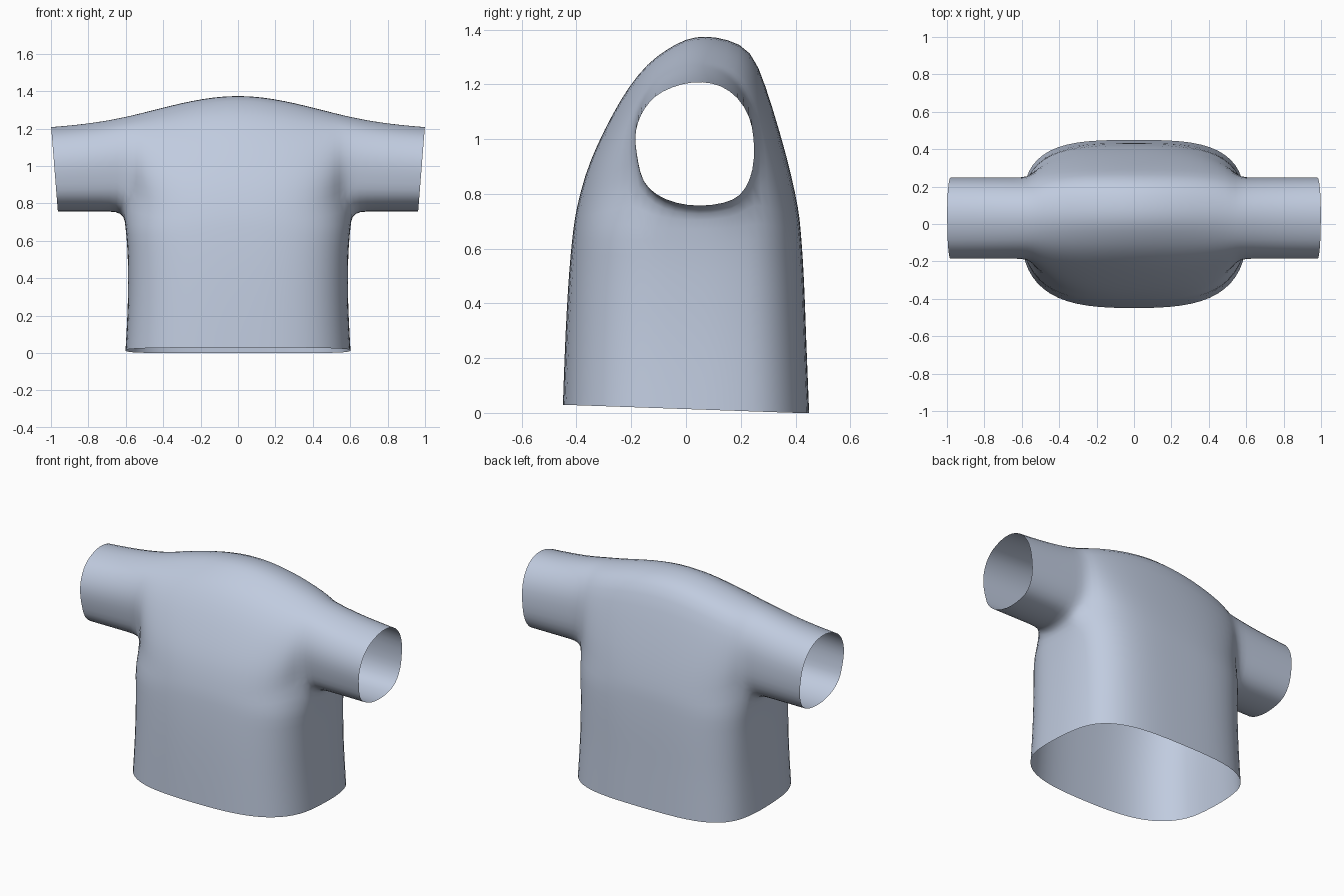
import bpy, bmesh, math

if "Cube" in bpy.data.objects:
    bpy.data.objects.remove(bpy.data.objects["Cube"])

# Side outline of the shoulders at the centre (y, z), front to back over the top
CENTRE = [(-.402, .74), (-.37, .87), (-.325, .98), (-.27, 1.09), (-.212, 1.19),
          (-.14, 1.28), (-.07, 1.33), (0, 1.37), (.07, 1.38), (.15, 1.368),
          (.24, 1.33), (.29, 1.2), (.345, 1.02), (.385, .87), (.412, .74)]
# Sleeve outline: upper part matches CENTRE point for point, then the underside
SLEEVE = [(-.16, .84), (-.175, .9), (-.187, .97), (-.185, 1.03), (-.167, 1.085),
          (-.133, 1.135), (-.09, 1.17), (-.01, 1.2), (.06, 1.206), (.13, 1.192),
          (.19, 1.15), (.235, 1.08), (.249, 1.0), (.25, .91), (.237, .85)]
UNDER = [(.2, .79), (.14, .765), (.05, .753), (-.04, .765), (-.11, .795)]
COLUMNS = [0, .12, .25, .36, .45, .52, .565]
# Body rings: height, half width, front depth, back depth
RINGS = [(0, .602, .45, .45), (.15, .594, .446, .444), (.3, .588, .44, .438),
         (.45, .588, .432, .433), (.58, .592, .422, .426), (.68, .603, .411, .418)]


def rounded(v, n):
    return max(0, 1 - abs(v) ** n) ** (1 / n)


def top_z(x):
    return 1.2 + .18 * math.exp(-(x / .6) ** 2)


def lift(z, peak, x):
    """Raise the upper part of a section to the shoulder line."""
    w = min(1, max(0, (z - .8) / (peak - .8)))
    return z + (top_z(x) - peak) * w


bm = bmesh.new()


def strip(a, b, closed=False):
    n = len(a)
    for i in range(n if closed else n - 1):
        j = (i + 1) % n
        bm.faces.new((a[i], a[j], b[j], b[i]))


# Shoulder arches, from the centre out to the sleeve
arches = []
for x in COLUMNS:
    s = (1 - rounded(x / .6, 3)) / (1 - rounded(.565 / .6, 3))
    pts = [(c[0] + (d[0] - c[0]) * s, c[1] + (d[1] - c[1]) * s)
           for c, d in zip(CENTRE, SLEEVE)]
    peak = max(p[1] for p in pts)
    arches.append([bm.verts.new((x, y, lift(z, peak, x))) for y, z in pts])
for a, b in zip(arches, arches[1:]):
    strip(a, b)

# Armpit and sleeve
armpit = [bm.verts.new((.608, y, z - .025)) for y, z in UNDER]
loop = arches[-1] + armpit
for x in (.645, .73, .85, 1):
    new = []
    for y, z in SLEEVE + UNDER:
        px = .963 + .036 * (z - .755) / .45 if x == 1 else x
        new.append(bm.verts.new((px, y, lift(z, 1.206, x))))
    strip(loop, new, True)
    loop = new

# Body rings, front centre round the side to back centre
upper = [a[0] for a in arches] + armpit[::-1] + [a[-1] for a in arches[::-1]]
for h, w, df, db in reversed(RINGS):
    pts = [(x / .6 * w, -df * rounded(x / .6, 3)) for x in COLUMNS]
    for v in (-.38, -.17, .05, .26, .46):
        pts.append((w * rounded(v, 3.2), v * (df if v < 0 else db)))
    pts += [(x / .6 * w, db * rounded(x / .6, 3.5)) for x in COLUMNS[::-1]]
    ring = [bm.verts.new((x, y, h if h else max(0, .014 - .035 * y))) for x, y in pts]
    strip(upper, ring)
    upper = ring

bmesh.ops.recalc_face_normals(bm, faces=bm.faces)
bm.faces.ensure_lookup_table()
if bm.faces[0].normal.y > 0:
    bmesh.ops.reverse_faces(bm, faces=bm.faces)
for f in bm.faces:
    f.smooth = True

mesh = bpy.data.meshes.new("shirt")
bm.to_mesh(mesh)
bm.free()
shirt = bpy.data.objects.new("shirt", mesh)
bpy.context.collection.objects.link(shirt)

cloth = bpy.data.materials.new("pale blue grey cloth")
cloth.diffuse_color = (.53, .6, .74, 1)
cloth.use_nodes = True
cloth.node_tree.nodes["Principled BSDF"].inputs["Base Color"].default_value = cloth.diffuse_color
mesh.materials.append(cloth)

# Other half, then smoothing
mirror = shirt.modifiers.new("mirror", 'MIRROR')
mirror.use_clip = True
smooth = shirt.modifiers.new("smooth", 'SUBSURF')
smooth.levels = smooth.render_levels = 1
